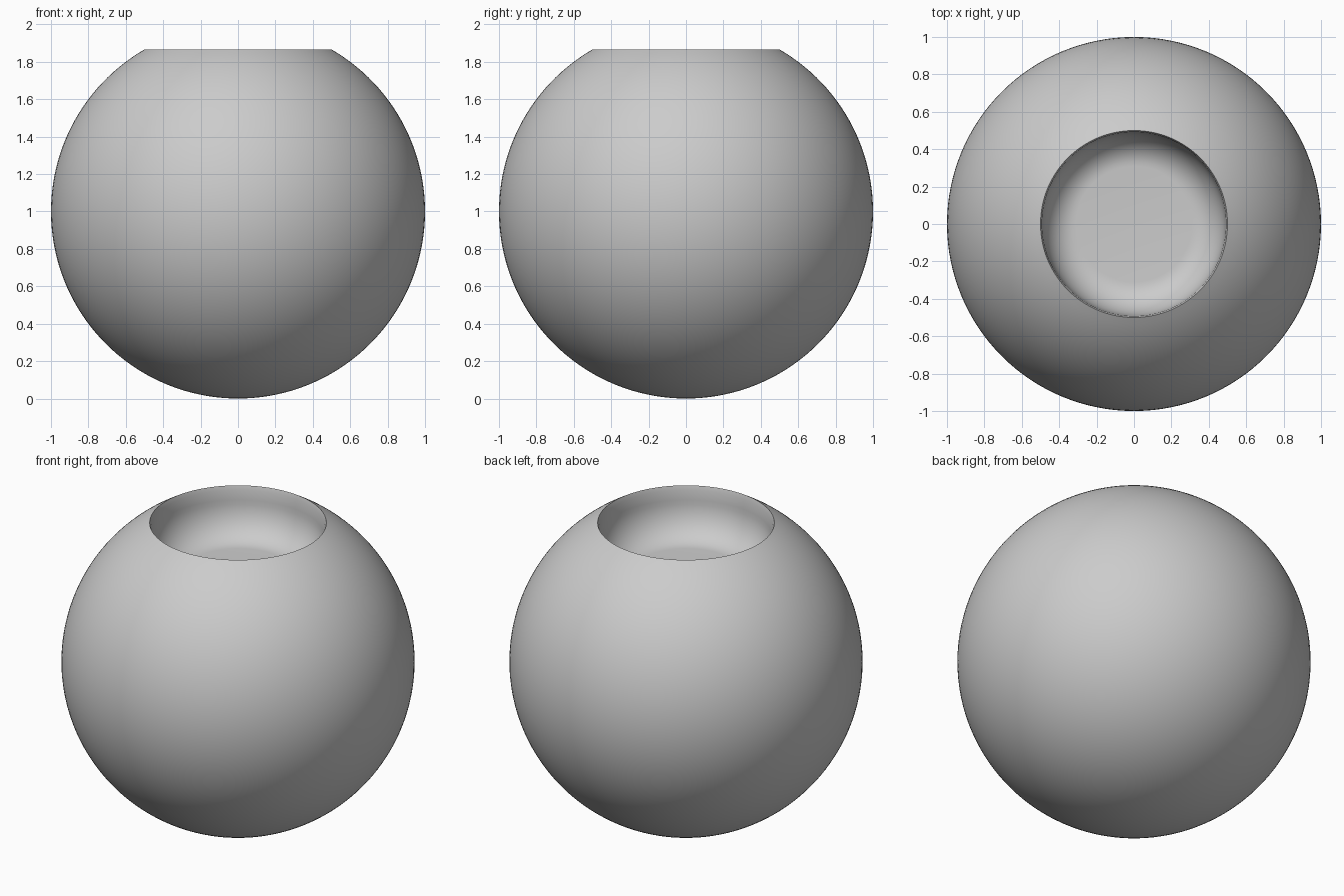
import bpy, bmesh, math

if "Cube" in bpy.data.objects:
    bpy.data.objects.remove(bpy.data.objects["Cube"])

SEG = 128

# Plain grey
grey = bpy.data.materials.new("plain_grey")
grey.diffuse_color = (0.6, 0.6, 0.6, 1)
grey.use_nodes = True
grey.node_tree.nodes["Principled BSDF"].inputs["Base Color"].default_value = grey.diffuse_color


def lathe(name, profile, mat):
    """Revolve (radius, z) points around z; both ends sit on the axis."""
    bm = bmesh.new()
    verts = [bm.verts.new((r, 0, z)) for r, z in profile]
    edges = [bm.edges.new(pair) for pair in zip(verts, verts[1:])]
    bmesh.ops.spin(bm, geom=verts + edges, cent=(0, 0, 0), axis=(0, 0, 1),
                   angle=2 * math.pi, steps=SEG)
    bmesh.ops.remove_doubles(bm, verts=bm.verts, dist=1e-4)
    bmesh.ops.recalc_face_normals(bm, faces=bm.faces)
    mesh = bpy.data.meshes.new(name)
    bm.to_mesh(mesh)
    bm.free()
    mesh.materials.append(mat)
    obj = bpy.data.objects.new(name, mesh)
    bpy.context.collection.objects.link(obj)
    bpy.context.view_layer.objects.active = obj
    obj.select_set(True)
    bpy.ops.object.shade_smooth_by_angle(angle=math.radians(40))
    return obj


# Outer ball, from the bottom up to the cut opening
top = math.radians(150)
profile = [(math.sin(top * i / 64), 1 - math.cos(top * i / 64)) for i in range(65)]

# Lip, steep recess wall, and rounded corner down to the flat floor
profile += [(0.492, 1.84)]
for i in range(13):
    a = math.pi / 2 * i / 12
    profile.append((0.31 + 0.178 * math.cos(a), 1.78 - 0.22 * math.sin(a)))
profile.append((0, 1.56))

lathe("round_bowl", profile, grey)
